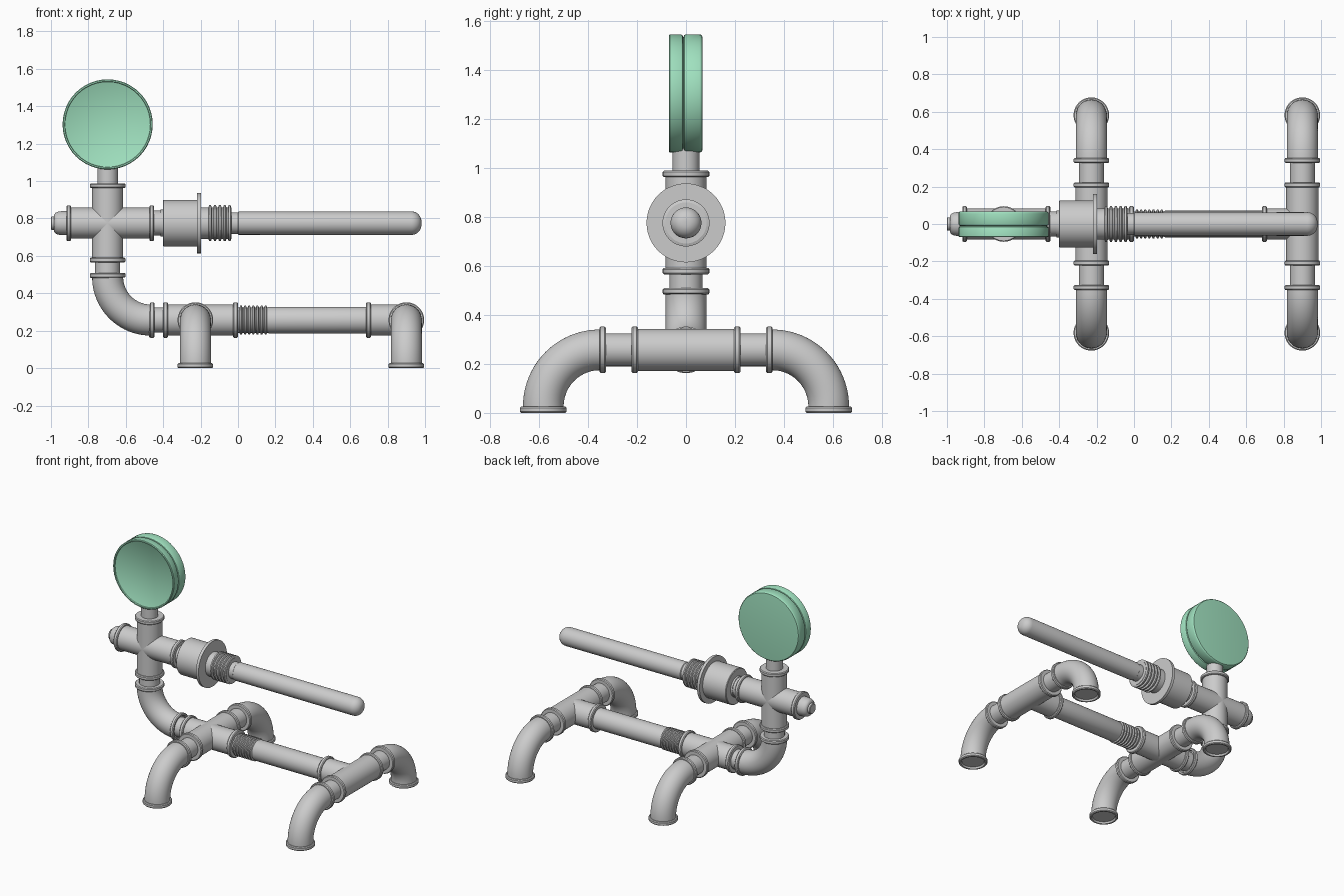
import bpy, bmesh, math
from mathutils import Vector as V

if "Cube" in bpy.data.objects:
    bpy.data.objects.remove(bpy.data.objects["Cube"])

SEG = 48
X, Y, Z = V((1, 0, 0)), V((0, 1, 0)), V((0, 0, 1))


def line(origin, d):
    """Straight path: s -> (point, direction)."""
    o = V(origin)
    return lambda s: (o + d * s, d)


def bend(start, d0, d1, R):
    """Quarter-turn path from direction d0 to d1, straight beyond both ends."""
    o, L = V(start), R * math.pi / 2

    def f(s):
        if s <= 0:
            return o + d0 * s, d0
        if s >= L:
            return o + (d0 + d1) * R + d1 * (s - L), d1
        a = s / R
        return (o + d0 * R * math.sin(a) + d1 * R * (1 - math.cos(a)),
                d0 * math.cos(a) + d1 * math.sin(a))
    return f


def bead(s, r, top, w=0.013):
    """Rounded ring on a pipe of radius r."""
    return [(s - w, r), (s - w, top - 0.006), (s - w * 0.6, top - 0.001),
            (s + w * 0.6, top - 0.001), (s + w, top - 0.006), (s + w, r)]


def part(name, tubes, color=None):
    """Sweep each (path, [(s, radius)...], plane normal) into one object."""
    bm = bmesh.new()
    for path, prof, n in tubes:
        rings = []
        for s, r in prof:
            p, d = path(s)
            w = d.cross(n)
            rings.append([bm.verts.new(p + (n * math.cos(a) + w * math.sin(a)) * r)
                          for a in (2 * math.pi * k / SEG for k in range(SEG))])
        for a, b in zip(rings, rings[1:]):
            for k in range(SEG):
                j = (k + 1) % SEG
                bm.faces.new((a[k], a[j], b[j], b[k]))
        bm.faces.new(rings[0])
        bm.faces.new(rings[-1])
    bmesh.ops.recalc_face_normals(bm, faces=bm.faces)
    me = bpy.data.meshes.new(name)
    bm.to_mesh(me)
    bm.free()
    me.shade_smooth()
    me.set_sharp_from_angle(angle=math.radians(35))
    ob = bpy.data.objects.new(name, me)
    bpy.context.collection.objects.link(ob)
    if color:
        m = bpy.data.materials.new(name)
        m.diffuse_color = color
        m.use_nodes = True
        m.node_tree.nodes["Principled BSDF"].inputs["Base Color"].default_value = m.diffuse_color
        me.materials.append(m)
    return ob


def fitting(a, b, r=0.083, top=0.096):
    """Pipe profile with a bead at both ends."""
    return bead(a + 0.013, r, top) + bead(b - 0.013, r, top)


def elbow(R, ext0, ext1, r=0.083, top=0.096):
    """Elbow profile with beads at both mouths and a shallow recess at the end."""
    L = R * math.pi / 2
    mid = [(L * k / 20, r) for k in range(21)]
    return (bead(-ext0 + 0.013, r, top) + mid +
            bead(L + ext1 - 0.013, r, top)[:-1] +
            [(L + ext1, 0.08), (L + ext1 - 0.012, 0.074)])


H, T = 0.257, 0.775          # heights of lower and upper pipes
XF, XR, XC = -0.228, 0.9, -0.697   # front legs, rear legs, upright

# Legs: short nipples and quarter-turn feet
for label, x in (("front", XF), ("rear", XR)):
    for side, sg in (("left", -1), ("right", 1)):
        path = bend((x, sg * 0.352, H), Y * sg, -Z, 0.23)
        part(f"{label}_{side}_leg", [(path, elbow(0.23, 0.025, 0.027), X)])
    part(f"{label}_leg_nipple", [(line((x, 0, H), Y), [(-0.345, 0.067), (0.345, 0.067)], X)])

# Base cross and rear tee
part("base_cross", [(line((0, 0, H), X), fitting(-0.4, 0.0), Y),
                    (line((XF, 0, H), Y), fitting(-0.222, 0.222, 0.086), X)])
part("rear_tee", [(line((0, 0, H), X), bead(0.698, 0.083, 0.096) + [(XR, 0.083)], Y),
                  (line((XR, 0, H), Y), fitting(-0.222, 0.222, 0.086), X)])

# Long base pipe with threaded end
prof = [(-0.05, 0.068)]
for k in range(7):
    s = 0.008 + k * 0.022
    prof += [(s, 0.068), (s + 0.004, 0.077), (s + 0.012, 0.077), (s + 0.016, 0.068)]
part("base_pipe", [(line((0, 0, H), X), prof + [(0.165, 0.071), (0.72, 0.071)], Y)])

# Upright elbow and its nipples
part("upright_elbow", [(bend((XC, 0, H + 0.23), -Z, X, 0.23), elbow(0.23, 0.022, 0.02), Y)])
part("elbow_nipple", [(line((0, 0, H), X), [(-0.48, 0.067), (-0.37, 0.067)], Y)])
part("upright_nipple", [(line((XC, 0, 0), Z), [(0.48, 0.067), (0.6, 0.067)], X)])

# Upper cross
part("upper_cross", [(line((0, 0, T), X), fitting(-0.918, -0.448), Y),
                     (line((XC, 0, 0), Z), fitting(0.565, 0.988), X)])

# Rounded end plug
part("end_plug", [(line((0, 0, T), X),
     [(-1.0, 0.032), (-0.997, 0.036), (-0.984, 0.036), (-0.983, 0.046), (-0.976, 0.055),
      (-0.963, 0.061), (-0.945, 0.064), (-0.9, 0.065)], Y)])

# Coupling: nipple, drum, disc flange, threaded neck, collar
prof = [(-0.47, 0.067), (-0.415, 0.067), (-0.415, 0.072), (-0.402, 0.072),
        (-0.402, 0.121), (-0.398, 0.125), (-0.219, 0.125), (-0.219, 0.161),
        (-0.199, 0.161), (-0.199, 0.084)]
for k in range(5):
    s = -0.158 + k * 0.026
    prof += [(s, 0.084), (s + 0.004, 0.096), (s + 0.014, 0.096), (s + 0.018, 0.084)]
prof += [(-0.034, 0.084), (-0.034, 0.058), (0.01, 0.058)]
part("coupling", [(line((0, 0, T), X), prof, Y)])

# Rod with domed end
prof = [(-0.005, 0.054), (0.003, 0.062)]
for k in range(9):
    a = math.radians(10 * k)
    prof.append((0.926 + 0.055 * math.sin(a), 0.008 + 0.055 * math.cos(a)))
part("rod", [(line((0, 0, T), X), prof + [(0.981, 0.006)], Y)])

# Gauge stem and gauge drum with recessed face and centre groove
part("gauge_stem", [(line((XC, 0, 0), Z), [(0.95, 0.055), (1.1, 0.055)], X)])
part("gauge", [(line((-0.697, 0, 1.303), Y),
     [(-0.06, 0.225), (-0.062, 0.228), (-0.07, 0.23), (-0.07, 0.237), (-0.066, 0.241),
      (-0.02, 0.241), (-0.015, 0.238), (-0.011, 0.229), (-0.007, 0.238), (-0.002, 0.241),
      (0.055, 0.241), (0.062, 0.239), (0.066, 0.235), (0.067, 0.228)], X)],
     (0.35, 0.75, 0.52, 1))
